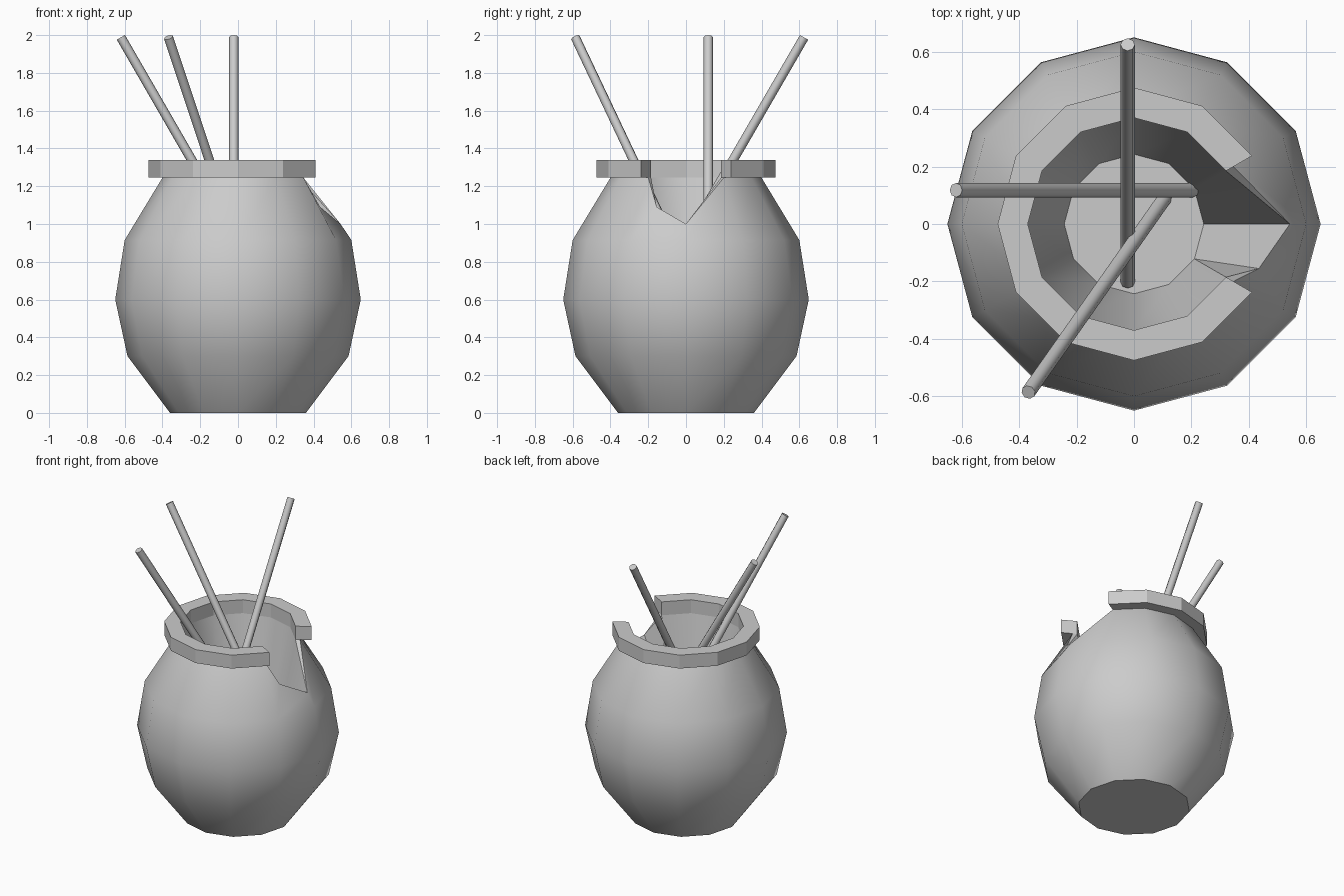
import bpy, bmesh, math
from mathutils import Vector

if "Cube" in bpy.data.objects:
    bpy.data.objects.remove(bpy.data.objects["Cube"])

N = 12


def new_object(name, bm, angle=None):
    bmesh.ops.remove_doubles(bm, verts=bm.verts, dist=1e-5)
    bmesh.ops.recalc_face_normals(bm, faces=bm.faces)
    me = bpy.data.meshes.new(name)
    bm.to_mesh(me)
    bm.free()
    ob = bpy.data.objects.new(name, me)
    bpy.context.collection.objects.link(ob)
    if angle:
        bpy.ops.object.select_all(action='DESELECT')
        ob.select_set(True)
        bpy.context.view_layer.objects.active = ob
        bpy.ops.object.shade_smooth_by_angle(angle=math.radians(angle))
    return ob


def ring(bm, r, z):
    return [bm.verts.new((r * math.cos(2 * math.pi * i / N),
                          r * math.sin(2 * math.pi * i / N), z)) for i in range(N)]


def bridge(bm, a, b, sectors):
    for i in sectors:
        j = (i + 1) % N
        bm.faces.new((a[i], a[j], b[j], b[i]))


whole = range(N)
unbroken = range(1, N - 1)      # the two sectors around +x are chipped away

# Pot: outer wall, inner cup and the chipped notch between them
bm = bmesh.new()
outer = [ring(bm, r, z) for r, z in
         ((0.36, 0), (0.585, 0.3), (0.65, 0.6), (0.60, 0.915))]
top = ring(bm, 0.40, 1.245)
neck = ring(bm, 0.37, 1.245)
floor = ring(bm, 0.243, 0.56)
bm.faces.new(outer[0])
bm.faces.new(floor)
for a, b in zip(outer, outer[1:]):
    bridge(bm, a, b, whole)
bridge(bm, outer[3], top, unbroken)
bridge(bm, top, neck, unbroken)
bridge(bm, neck, floor, unbroken)
tip = bm.verts.new((0.543, 0, 1.0))
mid = bm.verts.new((0.435, -0.155, 1.09))
o = outer[3]
bm.faces.new((o[0], o[1], top[1], tip))
bm.faces.new((o[-1], o[0], tip, mid, top[-1]))
bm.faces.new((tip, top[1], neck[1]))
bm.faces.new((mid, neck[-1], top[-1]))
bm.faces.new((floor[1], floor[0], tip, neck[1]))
bm.faces.new((floor[0], floor[-1], mid, tip))
bm.faces.new((floor[-1], neck[-1], mid))
bmesh.ops.delete(bm, geom=[v for v in bm.verts if not v.link_faces], context='VERTS')
new_object("pot_body", bm, 35)

# Broken rim band, open from -30 to 30 degrees
bm = bmesh.new()
section = [ring(bm, r, z) for r, z in
           ((0.37, 1.245), (0.475, 1.245), (0.475, 1.34), (0.37, 1.34))]
for k in range(4):
    bridge(bm, section[k], section[(k + 1) % 4], unbroken)
for i in (1, N - 1):
    bm.faces.new([s[i] for s in section])
bmesh.ops.delete(bm, geom=[v for v in bm.verts if not v.link_faces], context='VERTS')
new_object("pot_rim", bm)

# Leaning sticks
for n, (p, q) in enumerate((
        ((0.205, 0.118, 0.56), (-0.62, 0.118, 1.988)),
        ((-0.022, -0.202, 0.56), (-0.022, 0.625, 1.988)),
        ((0.107, 0.09, 0.56), (-0.368, -0.586, 1.988)))):
    p, q = Vector(p), Vector(q)
    bm = bmesh.new()
    bmesh.ops.create_cone(bm, cap_ends=True, segments=8, radius1=0.025,
                          radius2=0.025, depth=(q - p).length)
    ob = new_object(f"stick_{n + 1}", bm, 50)
    ob.location = (p + q) / 2
    ob.rotation_euler = (q - p).to_track_quat('Z', 'Y').to_euler()
